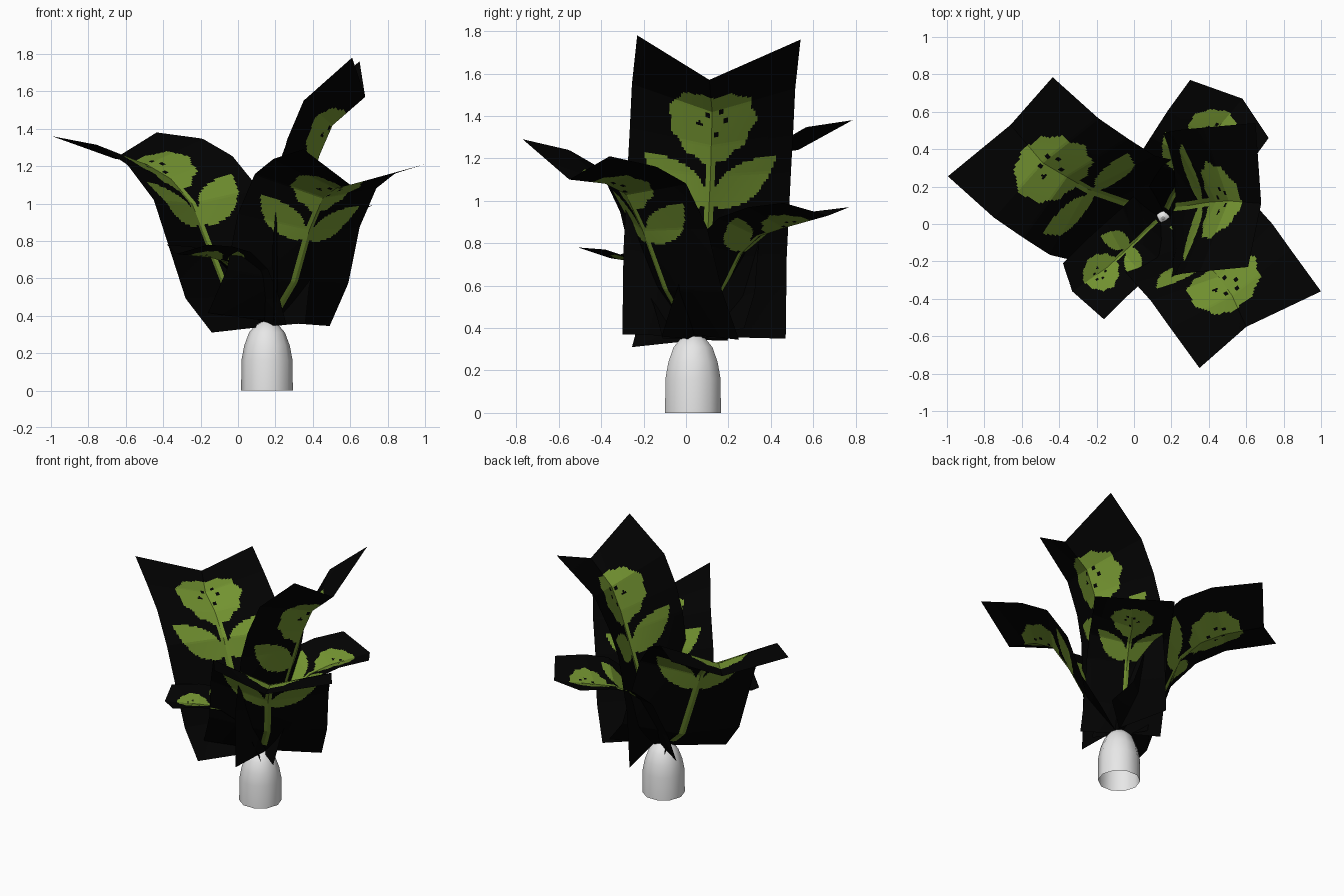
import bpy, math
from mathutils import Vector

if "Cube" in bpy.data.objects:
    bpy.data.objects.remove(bpy.data.objects["Cube"])


def mat(name, rgb):
    m = bpy.data.materials.new(name)
    m.diffuse_color = (*rgb, 1)
    m.use_nodes = True
    m.node_tree.nodes["Principled BSDF"].inputs["Base Color"].default_value = m.diffuse_color
    return m


WHITE = mat("pot white", (0.8, 0.8, 0.8))
BLACK = mat("leaf card black", (0.0006, 0.0006, 0.0006))
GREEN = mat("leaf green", (0.17, 0.29, 0.03))


def make(name, verts, faces, mats):
    me = bpy.data.meshes.new(name)
    me.from_pydata(verts, [], faces)
    for m in mats:
        me.materials.append(m)
    ob = bpy.data.objects.new(name, me)
    bpy.context.collection.objects.link(ob)
    return ob


# Pot: domed bulb, open underneath
profile = [(0.138, 0), (0.137, 0.16), (0.122, 0.24), (0.096, 0.31),
           (0.06, 0.352), (0.025, 0.368), (0.006, 0.39)]
N = 10
pv = [(0.155 + r * math.cos(2 * math.pi * i / N), 0.033 + r * math.sin(2 * math.pi * i / N), z)
      for r, z in profile for i in range(N)]
pf = [(k * N + i, k * N + (i + 1) % N, (k + 1) * N + (i + 1) % N, (k + 1) * N + i)
      for k in range(len(profile) - 1) for i in range(N)]
pf.append(tuple(range(len(pv) - N, len(pv))))
pot = make("pot", pv, pf, [WHITE])
bpy.context.view_layer.objects.active = pot
pot.select_set(True)
bpy.ops.object.shade_smooth_by_angle(angle=math.radians(45))


# Painted plant on each card: u runs across (-1..1), v along (0..1)
def is_green(u, v):
    au = abs(u)
    if 0.06 < v < 0.68 and au * 0.4 < 0.021:              # stem
        return True
    ax, ay = 0.33, 0.22                                   # side leaf pair
    px, py = au * 0.4, (v - 0.475) * 1.35
    L = math.hypot(ax, ay)
    s = (px * ax + py * ay) / (L * L)
    d = abs(px * ay - py * ax) / L
    if 0 < s < 1 and d < 0.09 * math.sin(math.pi * s ** 0.85):
        return True
    y = (v - 0.765) / 0.14                                # scalloped top leaf
    x = u / (0.55 * (1 + 0.2 * min(y, 0)))
    a = math.atan2(y, x)
    if math.hypot(x, y) < 0.96 + 0.04 * math.cos(11 * a):
        holes = [(0.3, 0.1), (-0.28, 0.05), (0.1, -0.2), (-0.1, 0.3), (0.2, 0.4)]
        return all(math.hypot(x - hx, y - hy) > 0.06 for hx, hy in holes)
    return False


# Leaf card: edge-midpoint path, half-width vectors at base and tip,
# fold depth and crease offset at the tip
def leaf_card(name, path, half0, half1, depth, tip, cols=72, rows=110):
    P = [Vector(p) for p in path]
    n = len(P)
    W = [Vector(half0).lerp(Vector(half1), i / (n - 1)) for i in range(n)]
    out = P[-1] - P[0]
    out.z = 0
    out = out.normalized() + Vector((0, 0, -1))
    crease = []
    for i, p in enumerate(P):
        t = P[min(i + 1, n - 1)] - P[max(i - 1, 0)]
        nor = t.cross(W[i]).normalized()
        if nor.dot(out) < 0:
            nor = -nor
        crease.append(p + nor * depth * min(1, 0.2 + 0.45 * i))
    crease[-1] = P[-1] + Vector(tip)
    lens = [0]
    for i in range(n - 1):
        lens.append(lens[-1] + (crease[i + 1] - crease[i]).length)
    verts, faces, ids = [], [], []
    for j in range(rows + 1):
        s = lens[-1] * j / rows
        k = 0
        while k < n - 2 and s > lens[k + 1]:
            k += 1
        f = (s - lens[k]) / (lens[k + 1] - lens[k])
        mid = P[k].lerp(P[k + 1], f)
        w = W[k].lerp(W[k + 1], f)
        c = crease[k].lerp(crease[k + 1], f)
        for i in range(cols + 1):
            u = 2 * i / cols - 1
            verts.append(c.lerp(mid + w * (1 if u > 0 else -1), abs(u)))
    for j in range(rows):
        for i in range(cols):
            q = j * (cols + 1) + i
            faces.append((q, q + 1, q + cols + 2, q + cols + 1))
            ids.append(int(is_green(2 * (i + 0.5) / cols - 1, (j + 0.5) / rows)))
    ob = make(name, verts, faces, [BLACK, GREEN])
    for poly, k in zip(ob.data.polygons, ids):
        poly.material_index = k


# Tall card leaning right
leaf_card("tall_leaf",
          [(0.155, 0.085, 0.36), (0.16, 0.09, 0.75), (0.205, 0.11, 1.15), (0.26, 0.12, 1.33),
           (0.36, 0.13, 1.54), (0.63, 0.155, 1.77)],
          (-0.035, 0.385, -0.01), (0.02, 0.385, -0.01), 0.19, (0.05, -0.045, -0.2))
# Card drooping back left
leaf_card("left_leaf",
          [(0.14, 0.01, 0.355), (0.0, 0.06, 0.53), (-0.17, 0.1, 1.05), (-0.31, 0.19, 1.23),
           (-0.47, 0.3, 1.33), (-0.715, 0.52, 1.37)],
          (0.28, 0.265, 0.045), (0.28, 0.265, 0.01), 0.125, (0.055, 0.01, -0.13))
# Card drooping front right
leaf_card("front_right_leaf",
          [(0.165, 0.045, 0.38), (0.265, -0.035, 0.61), (0.325, -0.105, 0.91),
           (0.415, -0.205, 1.12), (0.515, -0.345, 1.2), (0.675, -0.565, 1.25)],
          (0.325, 0.205, -0.035), (0.325, 0.205, -0.04), 0.125, (-0.075, 0.015, -0.15))
# Medium card drooping back right
leaf_card("back_right_leaf",
          [(0.15, 0.04, 0.35), (0.17, 0.1, 0.54), (0.23, 0.2, 0.8), (0.3, 0.31, 0.91),
           (0.39, 0.45, 0.96), (0.51, 0.615, 0.98)],
          (0.21, -0.155, 0.01), (0.21, -0.155, 0.01), 0.09, (0.07, 0.055, -0.05))
# Small card drooping front left
leaf_card("small_front_leaf",
          [(0.15, 0.04, 0.35), (0.11, 0.0, 0.5), (0.05, -0.06, 0.65), (-0.04, -0.14, 0.74),
           (-0.14, -0.23, 0.77), (-0.27, -0.36, 0.78)],
          (0.11, -0.15, 0.0), (0.11, -0.15, 0.0), 0.06, (-0.06, 0.0, -0.05))
